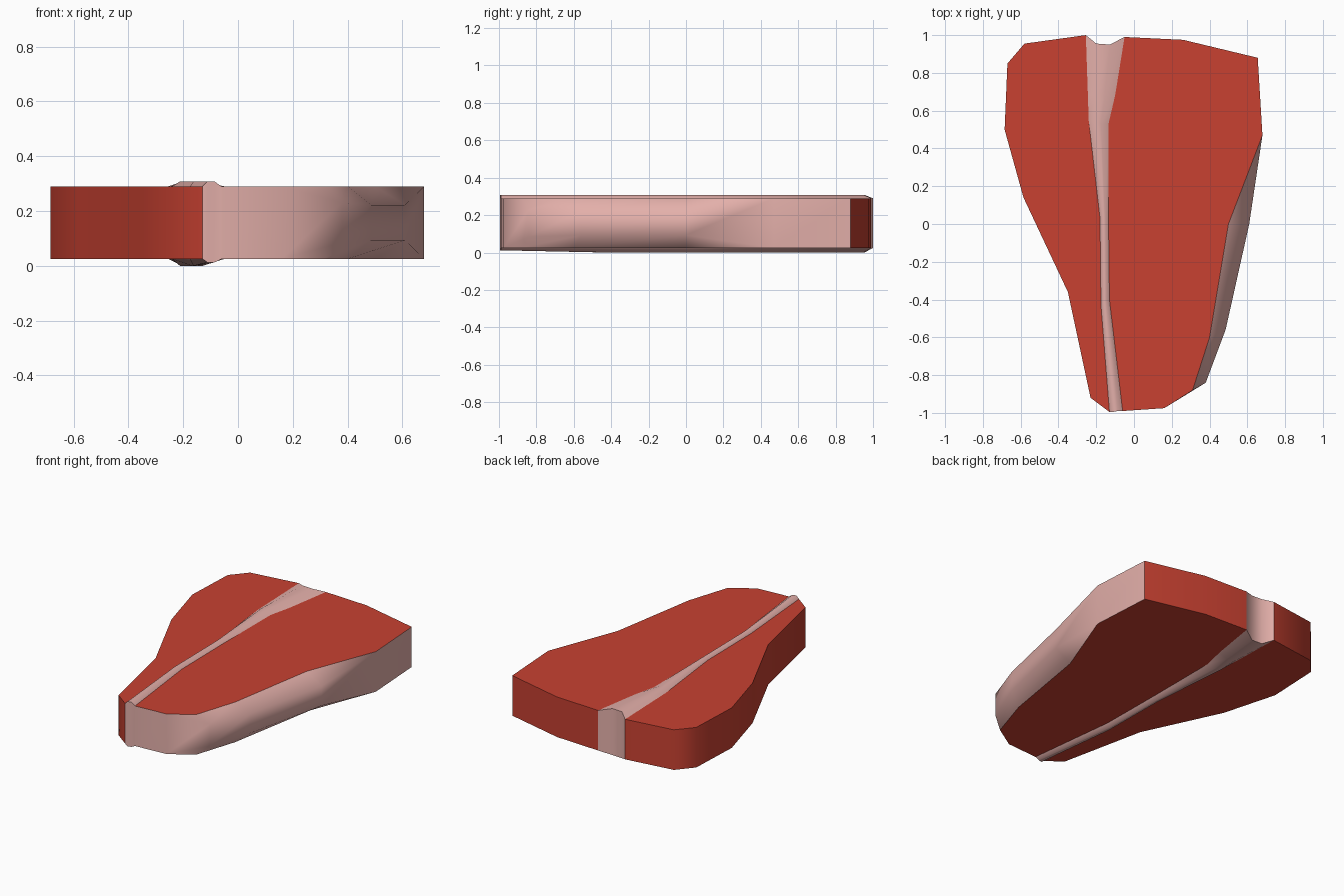
import bpy, bmesh, math

if "Cube" in bpy.data.objects:
    bpy.data.objects.remove(bpy.data.objects["Cube"])

Z0, Z1 = 0.025, 0.29          # flat bottom and top of the meat


def material(name, rgb):
    m = bpy.data.materials.new(name)
    m.diffuse_color = (*rgb, 1)
    m.use_nodes = True
    m.node_tree.nodes["Principled BSDF"].inputs["Base Color"].default_value = m.diffuse_color
    return m


RED = material("raw meat red", (0.58, 0.053, 0.031))
PINK = material("fat and bone pink", (0.77, 0.43, 0.40))


def finish(name, bm, mats):
    """Smooth shading, sharp at colour borders and at steep edges."""
    for f in bm.faces:
        f.smooth = True
    bm.normal_update()
    for e in bm.edges:
        if len(e.link_faces) == 2:
            a, b = e.link_faces
            e.smooth = (a.material_index == b.material_index
                        and e.calc_face_angle(0) < math.radians(62))
    me = bpy.data.meshes.new(name)
    bm.to_mesh(me)
    bm.free()
    for m in mats:
        me.materials.append(m)
    ob = bpy.data.objects.new(name, me)
    bpy.context.collection.objects.link(ob)
    return ob


def slab(name, rim, seam, is_fat):
    """Counterclockwise slab; rim rows are (x, y, trim_x, trim_y, trim_z):
    the flat faces are pulled in by trim, the wall is shortened by trim_z.
    The seam side lies against the bone and stays open."""
    bm = bmesh.new()
    cols = []
    for x, y, tx, ty, tz in rim:
        lo, hi = bm.verts.new((x, y, Z0 + tz)), bm.verts.new((x, y, Z1 - tz))
        bot, top = lo, hi
        if tz:
            bot = bm.verts.new((x - tx, y - ty, Z0))
            top = bm.verts.new((x - tx, y - ty, Z1))
        cols.append((bot, lo, hi, top))
    inner = [[bm.verts.new((x, y, z)) for x, y in seam] for z in (Z0, Z1)]
    bm.faces.new([c[3] for c in cols] + inner[1])
    bm.faces.new(([c[0] for c in cols] + inner[0])[::-1])
    for i, (a, b) in enumerate(zip(cols, cols[1:])):
        for k in range(3):
            ring = list(dict.fromkeys((a[k], b[k], b[k + 1], a[k + 1])))
            if len(ring) > 2:
                bm.faces.new(ring).material_index = int(is_fat(i))
    return finish(name, bm, [RED, PINK])


# Bone borders, front to back
bone_left = [(-0.13, -0.995), (-0.175, -0.43), (-0.18, 0.03), (-0.24, 0.55), (-0.255, 1.0)]
bone_right = [(-0.06, -0.99), (-0.13, -0.4), (-0.135, 0.03), (-0.135, 0.53), (-0.05, 0.99)]
right_bend = (-0.10, 0.68)
bone_left.insert(4, (-0.244, 0.68))
bone_right.insert(4, right_bend)

# Large right muscle with a fat rim that is trimmed on its long side
right_rim = [
    (*bone_right[0], 0, 0, 0),
    (0.16, -0.975, 0, 0, 0),
    (0.31, -0.88, 0, 0, 0),
    (0.38, -0.84, 0.065, -0.035, 0.06),
    (0.485, -0.56, 0.085, 0.04, 0.068),
    (0.61, 0.0, 0.11, 0.0, 0.068),
    (0.68, 0.47, 0, 0, 0),
    (0.655, 0.88, 0, 0, 0),
    (0.26, 0.975, 0, 0, 0),
    (*bone_right[-1], 0, 0, 0)]
right_rim[2:4] = [(0.38, -0.84, 0.07, 0.04, 0.06)]
slab("right_muscle", right_rim, bone_right[-2:0:-1], lambda i: i < 6)

# Smaller left muscle, lean all round
left_outline = [bone_left[-1], (-0.58, 0.955), (-0.67, 0.85), (-0.685, 0.5),
                (-0.585, 0.14), (-0.35, -0.36), (-0.23, -0.92), bone_left[0]]
slab("left_muscle", [(x, y, 0, 0, 0) for x, y in left_outline],
     bone_left[1:-1], lambda i: False)

# Bone: slightly raised strip on both faces, with a hollow back end
bm = bmesh.new()
rows = []
for i, ((xl, yl), (xr, yr)) in enumerate(zip(bone_left, bone_right)):
    last = i == len(bone_left) - 1
    w = xr - xl
    ya, yb = (0.955, 0.95) if last else (yl, yr)
    crown = 0.012 if i == 0 else 0.0
    xa, xb = xl + 0.27 * w, xr - 0.38 * w
    pts = [(xl, yl, Z1), (xa, ya, 0.308), (xb, yb, 0.308), (xr, yr, Z1),
           (xr, yr, Z0), (xb, yb, crown), (xa, ya, crown), (xl, yl, Z0)]
    rows.append([bm.verts.new(p) for p in pts])
for a, b in zip(rows, rows[1:]):
    for k in (0, 1, 2, 4, 5, 6):
        bm.faces.new((a[k], a[k + 1], b[k + 1], b[k]))
for row, flip in ((rows[0], True), (rows[-1], False)):
    for k in range(3):
        f = [row[k], row[k + 1], row[6 - k], row[7 - k]]
        bm.faces.new(f[::-1] if flip else f)
finish("bone", bm, [PINK])
